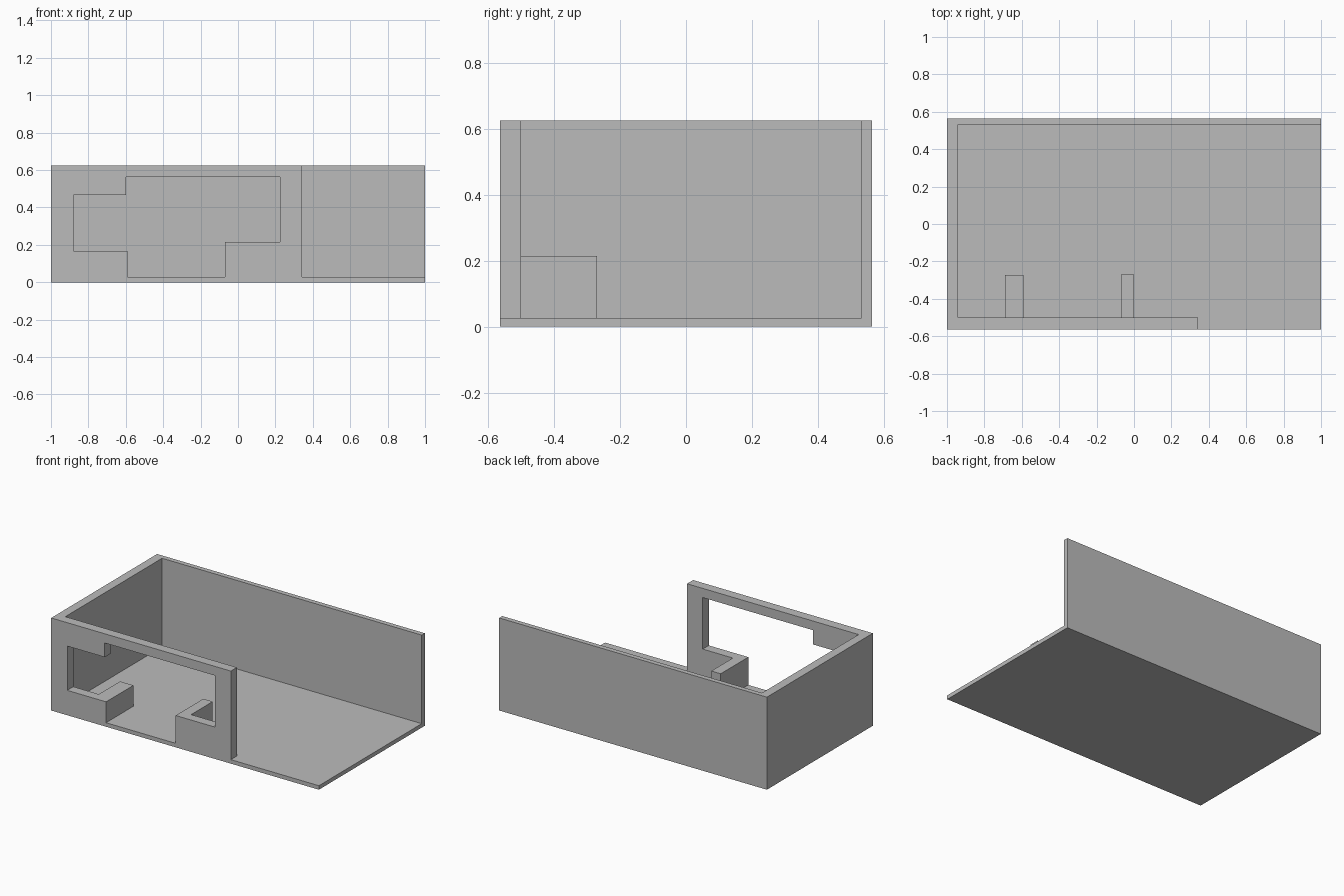
import bpy, bmesh

if "Cube" in bpy.data.objects:
    bpy.data.objects.remove(bpy.data.objects["Cube"])

grey = bpy.data.materials.new("plain grey")
grey.diffuse_color = (0.5, 0.5, 0.5, 1)
grey.use_nodes = True
grey.node_tree.nodes["Principled BSDF"].inputs["Base Color"].default_value = grey.diffuse_color


def prism(name, outline, y0, y1):
    """Extrude an (x, z) outline from y0 to y1."""
    bm = bmesh.new()
    face = bm.faces.new([bm.verts.new((x, y0, z)) for x, z in outline])
    ext = bmesh.ops.extrude_face_region(bm, geom=[face])
    verts = [v for v in ext["geom"] if isinstance(v, bmesh.types.BMVert)]
    bmesh.ops.translate(bm, verts=verts, vec=(0, y1 - y0, 0))
    bmesh.ops.recalc_face_normals(bm, faces=bm.faces)
    me = bpy.data.meshes.new(name)
    bm.to_mesh(me)
    bm.free()
    me.materials.append(grey)
    ob = bpy.data.objects.new(name, me)
    bpy.context.collection.objects.link(ob)
    return ob


def box(name, x0, x1, y0, y1, z0, z1):
    return prism(name, [(x0, z0), (x1, z0), (x1, z1), (x0, z1)], y0, y1)


W, D, H, F = 1.0, 0.565, 0.625, 0.027   # half width, half depth, height, floor

# Floor, back wall and left wall
box("floor", -W, W, -D, D, 0, F)
box("back_wall", -W, W, 0.532, D, F, H)
box("left_wall", -W, -0.94, -0.5, 0.532, F, H)

# Front wall: one outline wrapping round the stepped opening, open at the floor
prism("front_wall", [
    (-W, F), (-0.59, F), (-0.59, 0.168), (-0.88, 0.168), (-0.88, 0.467),
    (-0.6, 0.467), (-0.6, 0.563), (0.225, 0.563), (0.225, 0.215),
    (-0.07, 0.215), (-0.07, F), (0.342, F), (0.342, H), (-W, H)], -D, -0.5)

# Low side walls running inward from the doorway
box("left_door_return", -0.69, -0.59, -0.5, -0.273, F, 0.168)
box("right_door_return", -0.07, 0.0, -0.5, -0.27, F, 0.215)
